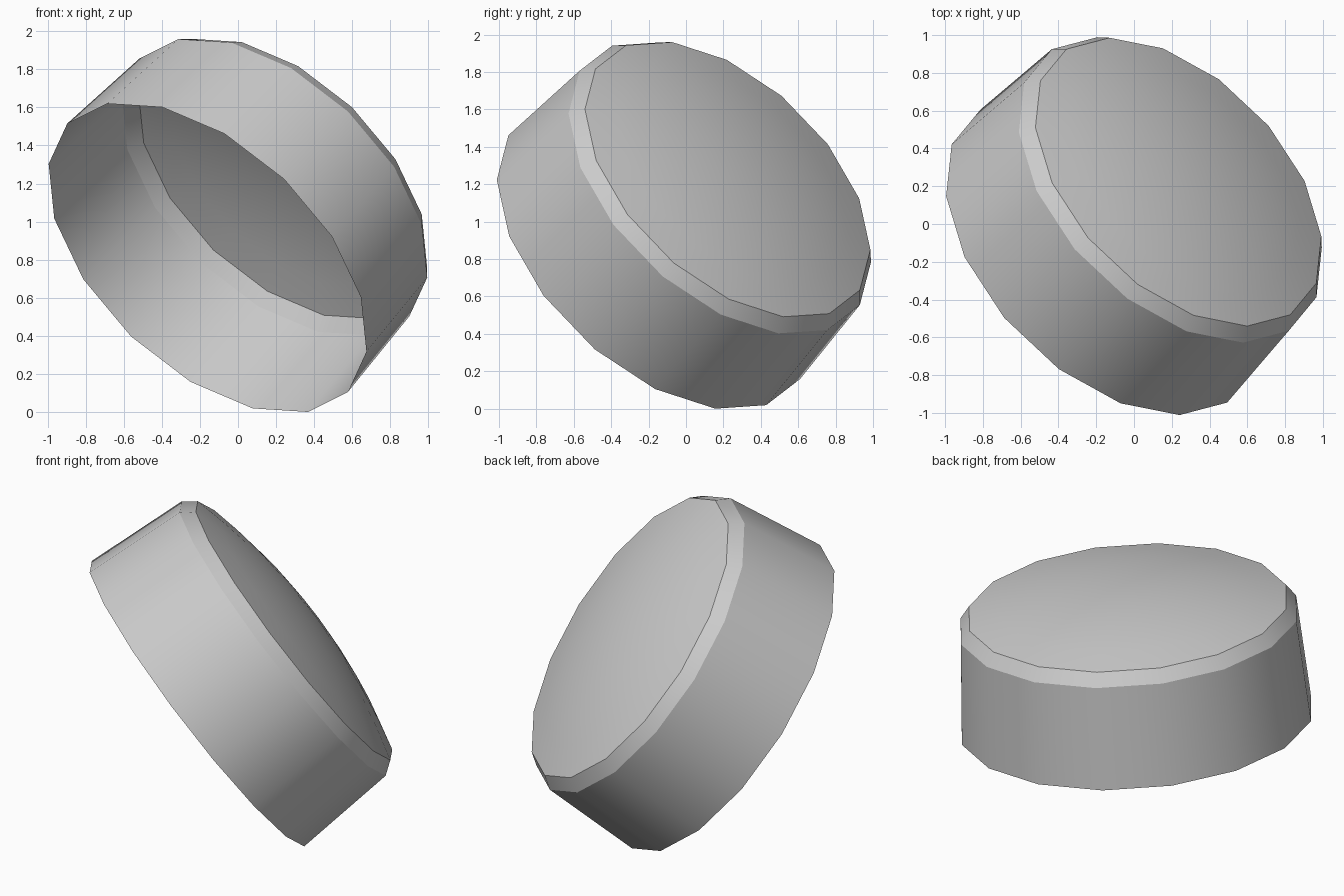
import bpy, bmesh, math
from mathutils import Vector

old = bpy.data.objects.get("Cube")
if old:
    bpy.data.objects.remove(old, do_unlink=True)

SIDES = 16
WALL_R, WALL_H = 0.98, 0.62       # top of the wall
EDGE_R, EDGE_H = 0.925, 0.695     # edge of the domed lid
DOME_RISE = 0.13

# Tilted frame: the open rim's centre, the axis and a corner direction
centre = Vector((-0.16, -0.17, 0.81))
axis = Vector((0.57, 0.567, 0.6)).normalized()
corner = Vector((0.52, 0.32, -0.815))
corner = (corner - axis * corner.dot(axis)).normalized()
side = axis.cross(corner)

# Plain grey material
grey = bpy.data.materials.new("plain grey")
grey.use_nodes = True
colour = (0.6, 0.6, 0.6, 1)
grey.diffuse_color = colour
grey.node_tree.nodes["Principled BSDF"].inputs["Base Color"].default_value = colour

# Profile from the open rim, up the wall, over the bevel and up the dome
profile = [(1.02, 0), (WALL_R, WALL_H)]
for i in range(5):
    f = 1 - i / 5
    profile.append((EDGE_R * f, EDGE_H + DOME_RISE * (1 - f * f)))

bm = bmesh.new()


def ring(radius, height):
    verts = []
    for k in range(SIDES):
        a = math.tau * k / SIDES
        out = corner * math.cos(a) + side * math.sin(a)
        verts.append(bm.verts.new(centre + axis * height + out * radius))
    return verts


rings = [ring(r, h) for r, h in profile]
for low, high in zip(rings, rings[1:]):
    for k in range(SIDES):
        n = (k + 1) % SIDES
        bm.faces.new((low[k], low[n], high[n], high[k]))

# Close the dome at its tip
tip = bm.verts.new(centre + axis * (EDGE_H + DOME_RISE))
for k in range(SIDES):
    bm.faces.new((rings[-1][k], rings[-1][(k + 1) % SIDES], tip))

mesh = bpy.data.meshes.new("domed_cap")
bm.to_mesh(mesh)
bm.free()
mesh.materials.append(grey)
cap = bpy.data.objects.new("domed_cap", mesh)
bpy.context.collection.objects.link(cap)

# Smooth wall and dome with crisp edges between them
bpy.ops.object.select_all(action="DESELECT")
cap.select_set(True)
bpy.context.view_layer.objects.active = cap
bpy.ops.object.shade_smooth_by_angle(angle=math.radians(30))
